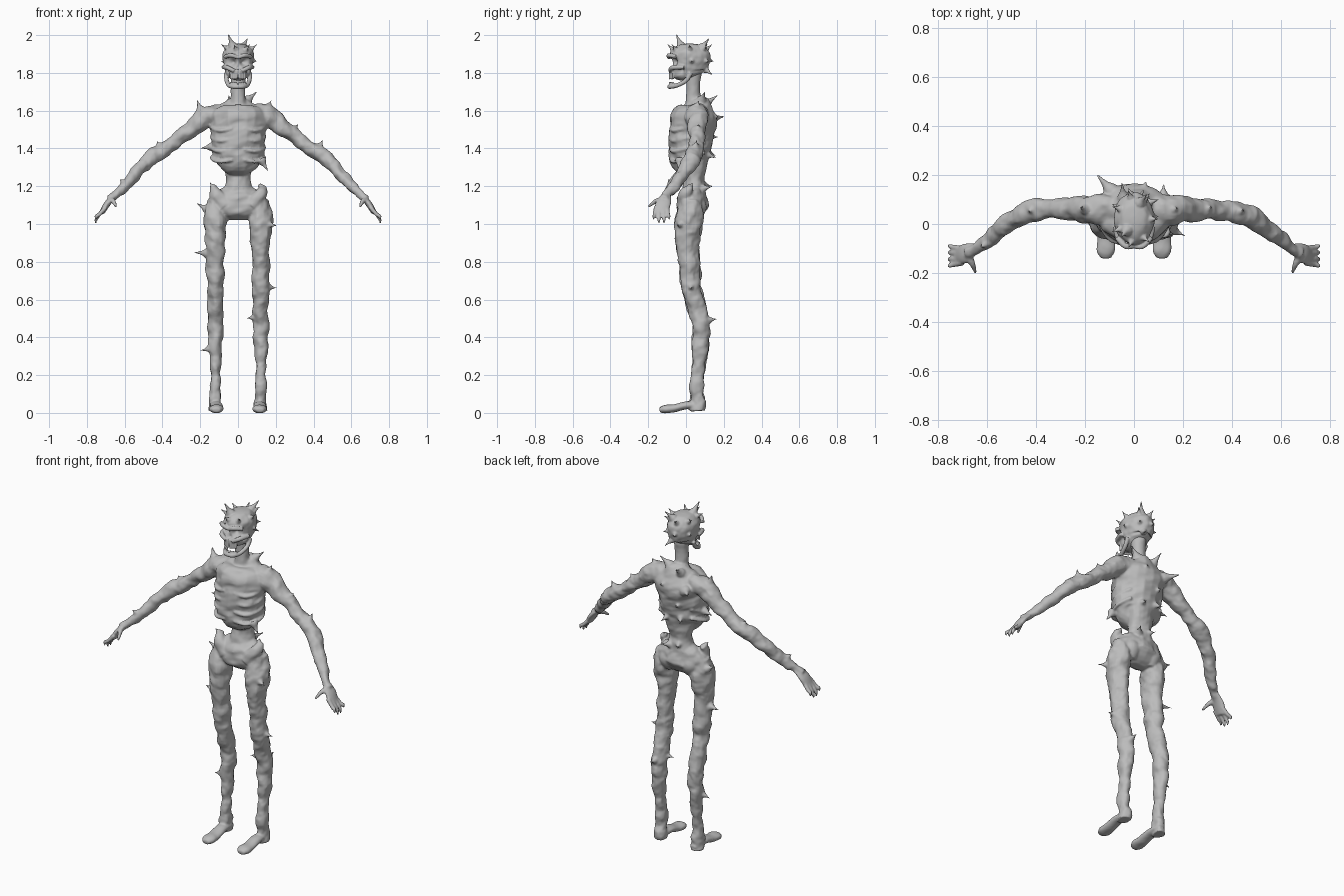
import bpy, bmesh, math
from mathutils import Vector, noise
from mathutils.bvhtree import BVHTree

ALONG_X, ALONG_Y, ALONG_Z = Vector((1, 0, 0)), Vector((0, 1, 0)), Vector((0, 0, 1))

default_cube = bpy.data.objects.get("Cube")
if default_cube:
    bpy.data.objects.remove(default_cube)

skin = bpy.data.materials.new("grey_skin")
skin.use_nodes = True
skin.diffuse_color = (.5, .5, .5, 1)
skin.node_tree.nodes["Principled BSDF"].inputs["Base Color"].default_value = skin.diffuse_color


def spline(rows, steps):
    """Smooth curve through every row; the radius is interpolated as well."""
    rows = [Vector(row) for row in rows]
    rows = [rows[0], *rows, rows[-1]]
    curve = []
    for before, start, end, after in zip(rows, rows[1:], rows[2:], rows[3:]):
        leave, arrive = (end - before) / 2, (after - start) / 2
        for step in range(steps):
            t = step / steps
            blend = t * t * (3 - 2 * t)
            curve.append(start.lerp(end, blend) + leave * t * (1 - t) ** 2
                         - arrive * t * t * (1 - t))
    return curve + [rows[-1]]


def tube(bm, rows, flat=1, lumps=0, reference=ALONG_Y, both=False, steps=6, sides=20):
    """Loft through rows of x, y, z, radius; flat scales the depth radius."""
    path = spline(rows, steps)
    points = [row.to_3d() for row in path]
    for side in (1, -1) if both else (1,):
        rings = []
        for index, (point, row) in enumerate(zip(points, path)):
            ahead = points[min(index + 1, len(points) - 1)]
            tangent = (ahead - points[max(index - 1, 0)]).normalized()
            across = reference.cross(tangent).normalized()
            depth = tangent.cross(across) * flat
            ring = []
            for corner in range(sides):
                angle = math.tau * corner / sides
                spoke = across * math.cos(angle) + depth * math.sin(angle)
                position = point + spoke * max(row.w, .001)
                position.x *= side
                spoke.x *= side
                bump = noise.noise(position * 17) + noise.noise(position * 40) / 2
                ring.append(bm.verts.new(position + spoke.normalized() * bump * lumps))
            rings.append(ring)
        for lower, upper in zip(rings, rings[1:]):
            for corner in range(sides):
                bm.faces.new((lower[corner - 1], lower[corner], upper[corner], upper[corner - 1]))
        bm.faces.new(rings[0])
        bm.faces.new(rings[-1])


def column(bm, x, rows, **options):
    """Tube whose rows are y, z, radius at one fixed x."""
    tube(bm, [(x, *row) for row in rows], **options)


def grow_thorns(bm, tips):
    """Flared spikes from the nearest skin out to each tip."""
    bm.normal_update()
    tree = BVHTree.FromBMesh(bm)
    for tip in map(Vector, tips):
        base = tree.find_nearest(tip)[0]
        reach = tip - base
        radius = min(max(reach.length * .45, .016), .035)
        reference = ALONG_X if abs(reach.y) > reach.length * .8 else ALONG_Y
        profile = ((-.3, 1), (0, .9), (.3, .5), (.6, .3), (1.1, .1))
        tube(bm, [(*(base + reach * along), radius * width) for along, width in profile],
             reference=reference, steps=3, sides=10)


def finish(bm, name, voxel, smoothing):
    """Fuse the overlapping parts into one smooth skin."""
    bmesh.ops.recalc_face_normals(bm, faces=bm.faces)
    mesh = bpy.data.meshes.new(name)
    bm.to_mesh(mesh)
    bm.free()
    mesh.materials.append(skin)
    part = bpy.data.objects.new(name, mesh)
    bpy.context.collection.objects.link(part)
    fuse = part.modifiers.new("fuse", "REMESH")
    fuse.mode = "VOXEL"
    fuse.voxel_size = voxel
    fuse.use_smooth_shade = True
    soften = part.modifiers.new("soften", "SMOOTH")
    soften.iterations = smoothing


body = bmesh.new()

# Rib cage with a ragged lower edge
column(body, 0, [(.05, 1.29, .07), (.02, 1.33, .12), (.02, 1.4, .14), (.03, 1.5, .15),
                 (.05, 1.58, .15), (.06, 1.63, .09), (.05, 1.66, .05)],
       flat=.8, lumps=.014)

# Slanted ribs on the flanks
for rib in range(4):
    height = 1.34 + rib * .055
    tube(body, [(.03, -.08, height, .01), (.1, -.06, height - .01, .01),
                (.14, .02, height + .01, .01), (.1, .1, height + .04, .01)],
         reference=ALONG_Z, both=True, sides=8)

# Neck, waist and pelvis
column(body, 0, [(.05, 1.6, .08), (.04, 1.66, .04), (.04, 1.8, .04)], lumps=.005)
column(body, 0, [(.04, 1.1, .1), (.045, 1.19, .075), (.045, 1.25, .066), (.045, 1.36, .1)],
       flat=.8, lumps=.01)
column(body, 0, [(.03, 1.02, .05), (.03, 1.05, .13), (.03, 1.1, .16), (.04, 1.16, .13),
                 (.04, 1.2, .07)], flat=.5, lumps=.014)

# Hip crests and buttocks
tube(body, [(.07, 0, 1.1, .05), (.12, 0, 1.16, .035), (.13, .03, 1.2, .016)],
     lumps=.008, both=True)
column(body, .07, [(.05, 1.03, .03), (.055, 1.09, .055), (.05, 1.15, .03)], both=True)

# Legs, bowed back below the knee
column(body, .12, [(.02, 1.13, .04), (.02, 1.05, .06), (.01, .97, .06), (.01, .87, .048),
                   (.02, .75, .046), (.03, .65, .043), (.06, .55, .041), (.08, .47, .038),
                   (.08, .39, .037), (.07, .28, .031), (.06, .18, .027), (.06, .09, .03),
                   (.065, .01, .033)],
       flat=1.2, lumps=.013, both=True)

# Feet
column(body, .115, [(.1, .03, .02), (.06, .04, .03), (0, .04, .034), (-.06, .025, .036),
                    (-.11, .02, .038), (-.14, .015, .02)],
       flat=.6, lumps=.003, reference=-ALONG_Z, both=True)

# Shoulders and arms
tube(body, [(.04, .06, 1.6, .04), (.11, .06, 1.58, .055), (.18, .06, 1.56, .055),
            (.25, .06, 1.5, .043), (.33, .06, 1.44, .037), (.4, .055, 1.39, .039),
            (.46, .035, 1.35, .04), (.52, 0, 1.29, .035), (.58, -.05, 1.22, .03),
            (.64, -.1, 1.16, .022), (.68, -.12, 1.13, .02)],
     flat=1.1, lumps=.012, both=True)

# Hands: palm, four fingers and thumb
tube(body, [(.65, -.1, 1.15, .01), (.69, -.12, 1.11, .017), (.72, -.13, 1.06, .014)],
     flat=2.4, both=True)
for finger in range(4):
    spread = finger - 1.5
    curl = spread * spread * .01
    knuckle, tip = -.13 + spread * .02, -.13 + spread * .027
    tube(body, [(.7, knuckle, 1.09, .012), (.735, (knuckle + tip) / 2, 1.05, .011),
                (.752, tip, 1.02 + curl, .009), (.752, tip, 1 + curl, .004)],
         both=True, sides=10)
tube(body, [(.68, -.12, 1.13, .017), (.66, -.16, 1.12, .013), (.645, -.2, 1.09, .006)],
     reference=ALONG_X, both=True, sides=10)

# Thorns down the back, alternating about the spine
back = [((-1) ** row * .05, .18 - abs(row - 1.5) * .01, 1.35 + row * .11) for row in range(4)]
grow_thorns(body, back + [(-.07, .16, 1.36), (-.04, .14, 1.2), (.07, .14, 1.2), (-.15, .2, 1.57)])

# Thorns on the shoulders, flanks and hips
grow_thorns(body, [(-.22, .07, 1.66), (.18, .07, 1.66), (.1, .1, 1.7), (-.2, .04, 1.4),
                   (.16, -.04, 1.28), (-.15, 0, 1.22), (.12, .04, 1.22), (-.22, .04, 1.11)])

# Thorns on the legs and arms
grow_thorns(body, [(.21, -.05, .99), (-.23, .03, .85), (.21, .03, .66), (.04, .05, .5),
                   (-.2, .06, .33), (.12, .17, .5), (.32, .07, 1.53), (.45, .06, 1.45),
                   (-.43, .05, 1.44), (-.63, -.1, 1.24)])
finish(body, "body", voxel=.0062, smoothing=3)

# Skull
head = bmesh.new()
column(head, 0, [(.02, 1.77, .03), (.015, 1.79, .06), (.01, 1.82, .073), (.02, 1.87, .08),
                 (.02, 1.91, .077), (.02, 1.945, .05), (.02, 1.955, .01)],
       flat=1.34, lumps=.006, steps=10, sides=64)

# Sunken nose, eye sockets and cheeks
dents = [(0, -.095, 1.825, .018)]
for side in (1, -1):
    dents += [(side * .036, -.08, 1.86, .034), (side * .07, -.035, 1.8, .026)]
skull_centre = Vector((0, .02, 1.85))
for vert in head.verts:
    for *centre, radius in dents:
        distance = (vert.co - Vector(centre)).length / radius
        inward = (skull_centre - vert.co).normalized()
        vert.co += inward * radius * 1.2 * math.exp(-1.4 * distance * distance)

# Brow ridges and cheekbones
tube(head, [(0, -.09, 1.88, .01), (.035, -.09, 1.893, .012), (.07, -.055, 1.885, .011)],
     reference=ALONG_Z, both=True, sides=10)
tube(head, [(.02, -.085, 1.81, .01), (.057, -.07, 1.828, .013), (.078, -.01, 1.83, .011)],
     reference=ALONG_Z, both=True, sides=10)

# Upper jaw and hanging lower jaw
column(head, 0, [(-.045, 1.775, .036), (-.045, 1.82, .045)])
tube(head, [(.064, .025, 1.8, .012), (.06, 0, 1.76, .012), (.048, -.045, 1.735, .012),
            (.025, -.08, 1.727, .012), (0, -.088, 1.727, .012)],
     reference=ALONG_Z, both=True, sides=10)

# Teeth
for tooth in range(3):
    x, y = .009 + tooth * .014, -.085 + tooth * .008
    for bottom, top in ((1.73, 1.752), (1.765, 1.81)):
        column(head, x, [(y, bottom, .006), (y, top, .006)], both=True, sides=8)

# Crown and nape thorns
crown = []
for spike in range(7):
    angle = math.tau * spike / 7
    x, y = math.cos(angle), math.sin(angle)
    crown += [(x * .1, .02 + y * .12, 1.95), (x * .1, .03 + abs(y) * .12, 1.86)]
grow_thorns(head, crown + [(-.05, -.05, 2), (.05, .12, 1.98), (.04, .14, 1.79)])
finish(head, "head", voxel=.0042, smoothing=2)
